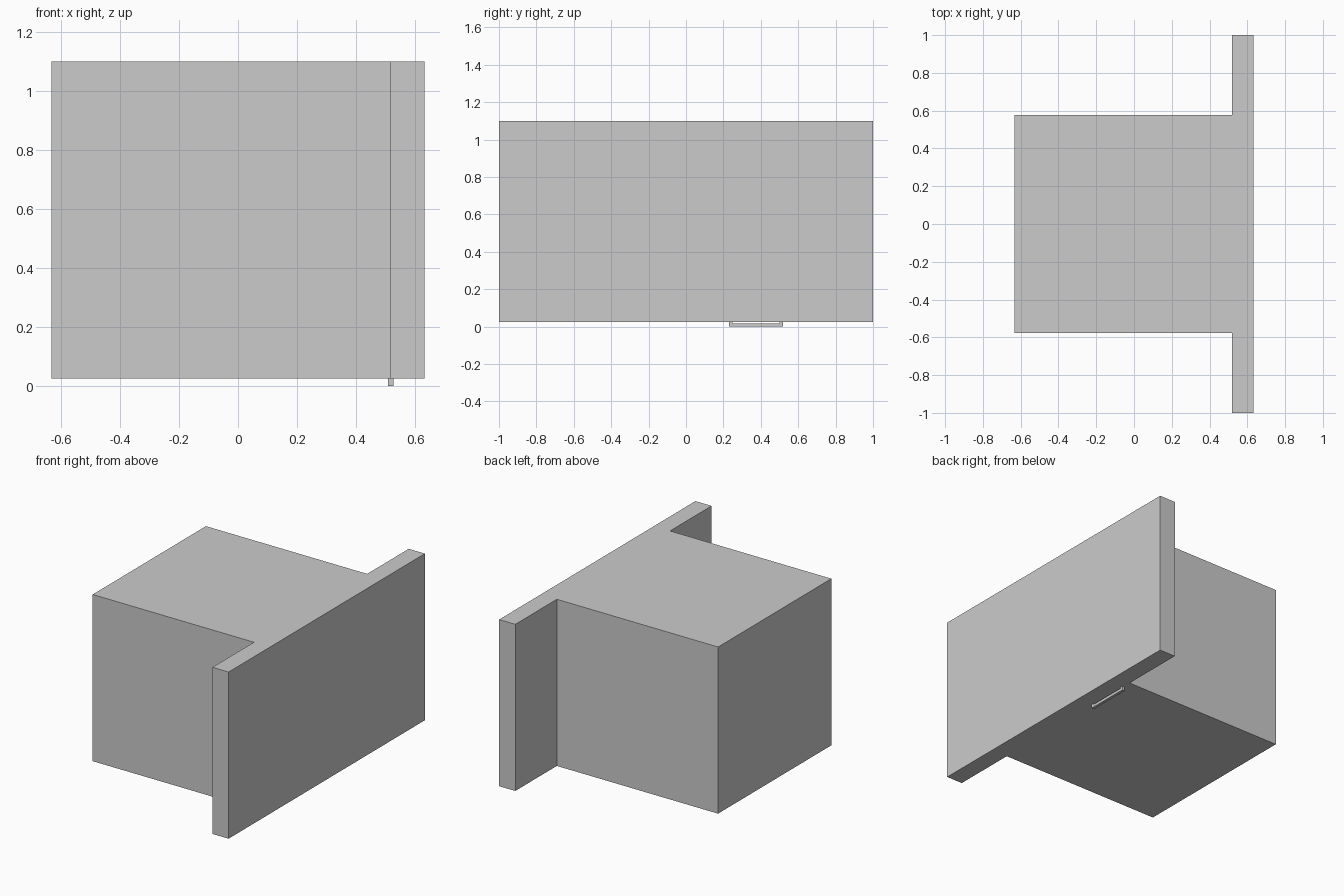
import bpy, bmesh
from mathutils import Vector

if "Cube" in bpy.data.objects:
    bpy.data.objects.remove(bpy.data.objects["Cube"])


def extruded(name, outline, direction):
    """Solid made by sweeping a closed flat outline along a vector."""
    bm = bmesh.new()
    face = bm.faces.new([bm.verts.new(p) for p in outline])
    swept = bmesh.ops.extrude_face_region(bm, geom=[face], use_keep_orig=True)
    verts = [g for g in swept["geom"] if isinstance(g, bmesh.types.BMVert)]
    bmesh.ops.translate(bm, verts=verts, vec=Vector(direction))
    bmesh.ops.recalc_face_normals(bm, faces=bm.faces)
    mesh = bpy.data.meshes.new(name)
    bm.to_mesh(mesh)
    bm.free()
    obj = bpy.data.objects.new(name, mesh)
    bpy.context.collection.objects.link(obj)
    return obj


# T-shaped body: square block with a wide front plate
BACK, SEAM, FACE = -0.633, 0.518, 0.633
HALF_BLOCK, HALF_PLATE = 0.577, 1.0
BOTTOM, TOP = 0.025, 1.10
half = [(BACK, HALF_BLOCK), (SEAM, HALF_BLOCK), (SEAM, HALF_PLATE), (FACE, HALF_PLATE)]
plan = half + [(x, -y) for x, y in reversed(half)]
extruded("body", [(x, y, BOTTOM) for x, y in plan], (0, 0, TOP - BOTTOM))

# Slim pull handle under the seam: a bar on two short legs
Y0, Y1, LEG, BAR, WIDTH = 0.23, 0.518, 0.018, 0.018, 0.018
x = SEAM - WIDTH / 2
side = [(Y0, 0), (Y1, 0), (Y1, BOTTOM), (Y1 - LEG, BOTTOM),
        (Y1 - LEG, BAR), (Y0 + LEG, BAR), (Y0 + LEG, BOTTOM), (Y0, BOTTOM)]
extruded("handle", [(x, y, z) for y, z in side], (WIDTH, 0, 0))
